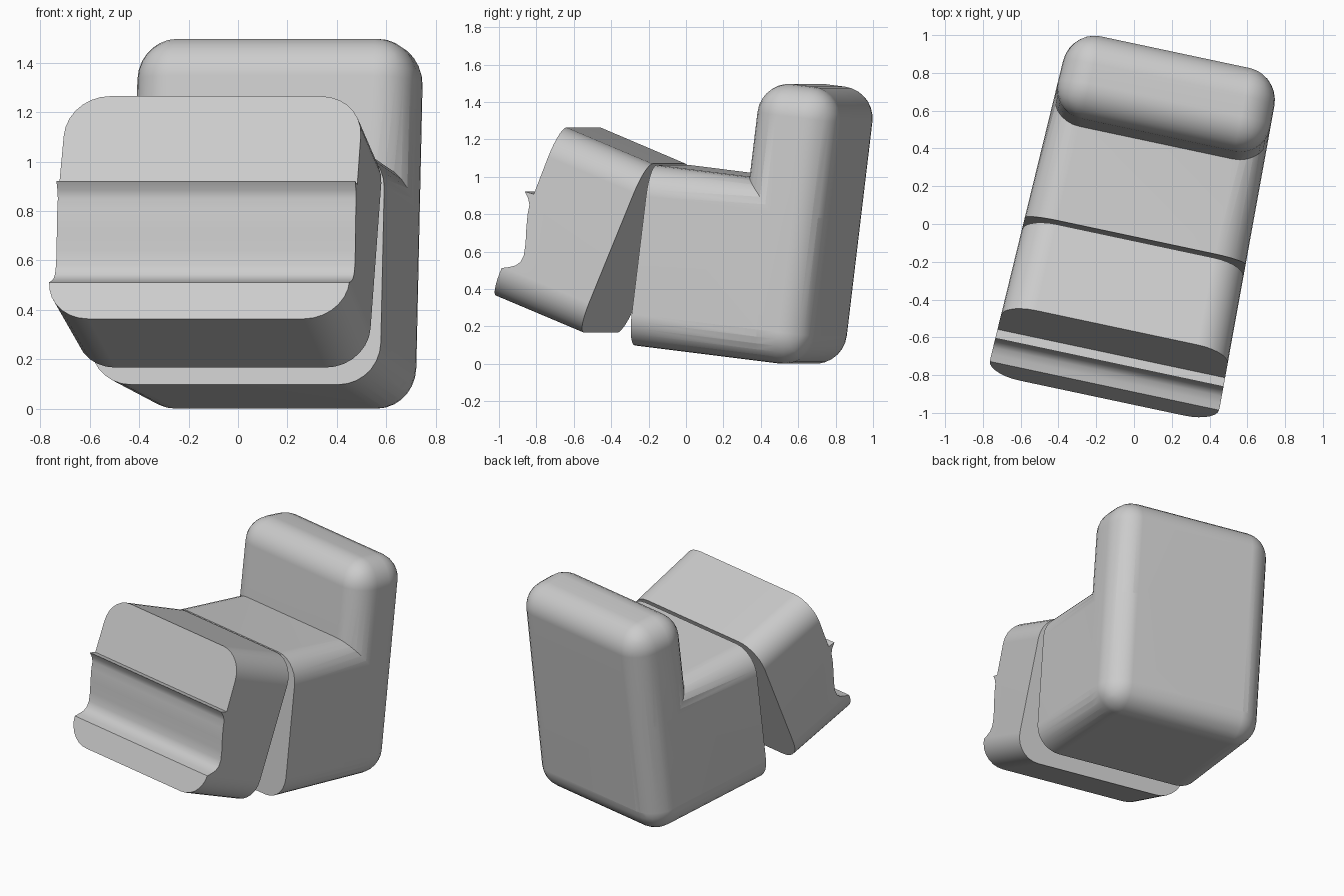
import bpy, bmesh, math
from mathutils import Matrix

if "Cube" in bpy.data.objects:
    bpy.data.objects.remove(bpy.data.objects["Cube"], do_unlink=True)

YAW, BODY_PITCH, FRONT_PITCH = (math.radians(a) for a in (-12, -7, -22.5))
HALF = 0.595
RADIUS = 0.17

grey = bpy.data.materials.new("plain grey")
grey.use_nodes = True
grey.diffuse_color = (0.6, 0.6, 0.6, 1)
grey.node_tree.nodes["Principled BSDF"].inputs["Base Color"].default_value = (0.6, 0.6, 0.6, 1)


def make_object(name, bm):
    bmesh.ops.recalc_face_normals(bm, faces=bm.faces)
    mesh = bpy.data.meshes.new(name)
    bm.to_mesh(mesh)
    bm.free()
    mesh.materials.append(grey)
    obj = bpy.data.objects.new(name, mesh)
    bpy.context.collection.objects.link(obj)
    return obj


def rounded_box(name, y0, y1, z0, z1, keep_edge):
    """Box of full width; edges for which keep_edge is true stay sharp."""
    bm = bmesh.new()
    bmesh.ops.create_cube(bm, size=1)
    for v in bm.verts:
        v.co = (v.co.x * 2 * HALF, y1 if v.co.y > 0 else y0, z1 if v.co.z > 0 else z0)
    edges = [e for e in bm.edges if not keep_edge(e)]
    bmesh.ops.bevel(bm, geom=edges, offset=RADIUS, segments=7, profile=0.5, affect='EDGES')
    return make_object(name, bm)


def profile_prism(name, points):
    """Side profile (depth, height) extruded across the width."""
    bm = bmesh.new()
    face = bm.faces.new([bm.verts.new((-1, y, z)) for y, z in points])
    out = bmesh.ops.extrude_face_region(bm, geom=[face])
    for v in out["geom"]:
        if isinstance(v, bmesh.types.BMVert):
            v.co.x = 1
    return make_object(name, bm)


def combine(obj, other, operation):
    mod = obj.modifiers.new("combine", 'BOOLEAN')
    mod.object, mod.operation, mod.solver = other, operation, 'EXACT'
    bpy.context.view_layer.objects.active = obj
    bpy.ops.object.modifier_apply(modifier=mod.name)
    bpy.data.objects.remove(other, do_unlink=True)


def place(obj, pitch):
    """Tilt, widen slightly towards the front, turn, then shade."""
    obj.data.transform(Matrix.Rotation(pitch, 4, 'X'))
    for v in obj.data.vertices:
        v.co.x = 0.025 + v.co.x * (HALF - 0.03 * v.co.y) / HALF
    obj.data.transform(Matrix.Rotation(YAW, 4, 'Z'))
    bpy.ops.object.select_all(action='DESELECT')
    obj.select_set(True)
    bpy.context.view_layer.objects.active = obj
    bpy.ops.object.shade_smooth_by_angle(angle=math.radians(30))
    mod = obj.modifiers.new("even shading", 'WEIGHTED_NORMAL')
    mod.keep_sharp = True


# Rear body: seat block with a sharp flat front, joined to the backrest
FRONT = -0.195
body = rounded_box("seat_and_backrest", FRONT, 0.77, 0.075, 1.047,
                   lambda e: all(v.co.y < FRONT + 0.01 for v in e.verts))
back = rounded_box("backrest", 0.32, 0.77, 0.075, 1.567, lambda e: False)
combine(body, back, 'UNION')
place(body, BODY_PITCH)

# Tilted front block: rounded bar trimmed by a profile with lip and groove
front = rounded_box("front_block", -1.2, -0.3, -0.022, 0.955,
                    lambda e: abs(e.verts[0].co.y - e.verts[1].co.y) < 0.01)
groove = [(-0.49, -0.2), (-0.49, 1.1), (-1.0, 1.1), (-0.99, 0.572), (-1.04, 0.566),
          (-1.01, 0.54), (-0.99, 0.51), (-0.98, 0.46), (-0.956, 0.383), (-0.93, 0.31),
          (-0.915, 0.25), (-0.918, 0.21), (-0.935, 0.182), (-0.965, 0.16),
          (-1.0, 0.14), (-1.01, -0.2)]
combine(front, profile_prism("front_profile", groove), 'INTERSECT')
place(front, FRONT_PITCH)
